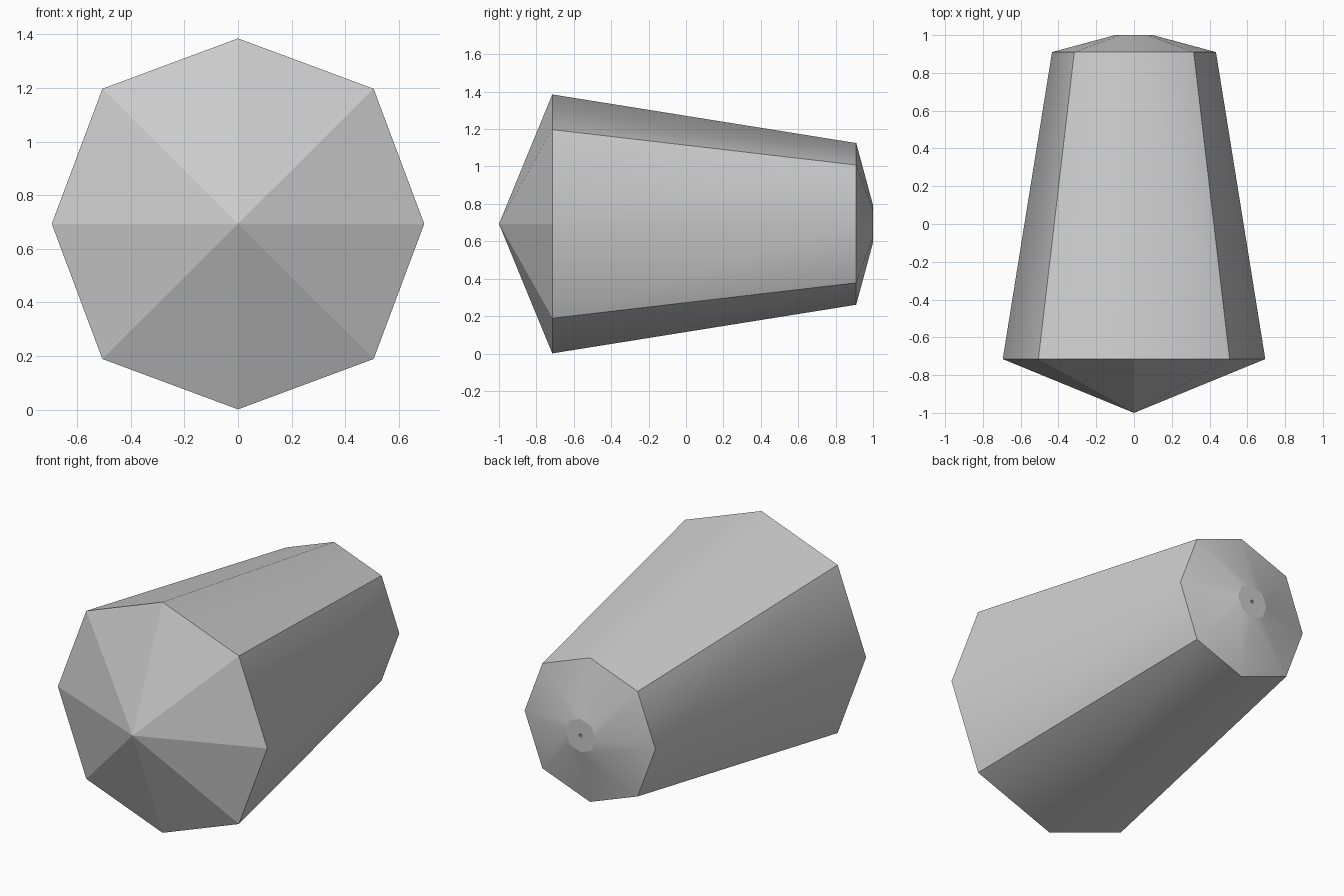
import bpy, math

if "Cube" in bpy.data.objects:
    bpy.data.objects.remove(bpy.data.objects["Cube"])

CENTRE_Z = 0.693


def ring(y, r):
    """Eight points around the y axis; the diagonal corners sit slightly further out."""
    pts = []
    for i in range(8):
        a = i * math.pi / 4
        k = r * (1.03 if i % 2 else 1.0)
        pts.append((k * math.cos(a), y, CENTRE_Z + k * 0.996 * math.sin(a)))
    return pts


def loft(name, profile, smooth):
    """Join rings (y, radius) from front to back; radius 0 closes to a point."""
    verts, rows, faces = [], [], []
    for y, r in profile:
        start = len(verts)
        if r == 0:
            verts.append((0, y, CENTRE_Z))
            rows.append([start] * 8)
        else:
            verts += ring(y, r)
            rows.append(list(range(start, start + 8)))
    for a, b in zip(rows, rows[1:]):
        for i in range(8):
            j = (i + 1) % 8
            quad = [a[i], a[j], b[j], b[i]]
            faces.append(list(dict.fromkeys(quad)))
    mesh = bpy.data.meshes.new(name)
    mesh.from_pydata(verts, [], faces)
    mesh.update()
    obj = bpy.data.objects.new(name, mesh)
    bpy.context.collection.objects.link(obj)
    if smooth:
        bpy.ops.object.select_all(action='DESELECT')
        obj.select_set(True)
        bpy.context.view_layer.objects.active = obj
        bpy.ops.object.shade_smooth_by_angle(angle=math.radians(45))
    return obj


# Faceted front point
loft("front_point", [(-1.0, 0), (-0.715, 0.695)], False)

# Tapered body, soft along the middle of each of its four sides
loft("tapered_body", [(-0.715, 0.695), (0.91, 0.434)], True)

# Shallow back cap
loft("back_cap", [(0.91, 0.434), (1.0, 0.1)], True)

# Flat end button with a tiny centre pit
loft("end_button", [(1.0, 0.1), (1.0, 0.01), (0.985, 0.008), (0.985, 0)], False)
